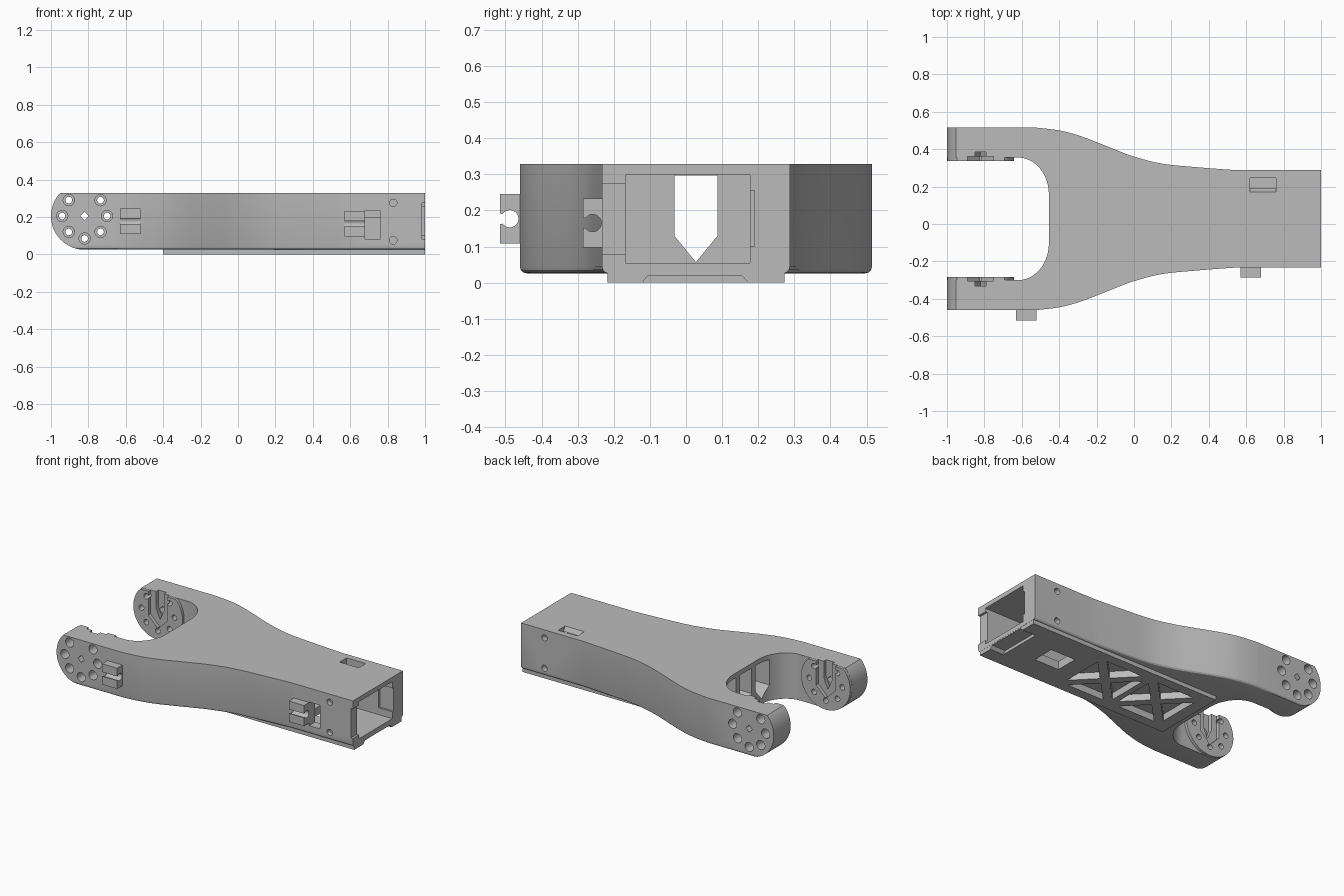
import bpy, bmesh, math
from mathutils import Vector

if "Cube" in bpy.data.objects:
    bpy.data.objects.remove(bpy.data.objects["Cube"], do_unlink=True)

CY = 0.0275            # centre line of the arm
TOP, BASE = 0.328, 0.026
PX, PZ = -0.82, 0.205  # pivot of the fork

gray = bpy.data.materials.new("plain gray")
gray.use_nodes = True
gray.diffuse_color = (0.5, 0.5, 0.5, 1)
gray.node_tree.nodes["Principled BSDF"].inputs["Base Color"].default_value = (0.5, 0.5, 0.5, 1)


def prism(name, pts, lo, hi, axis, bevel_bottom=0):
    """Extrude a 2D outline along an axis."""
    place = {"x": lambda u, v, w: (w, u, v),
             "y": lambda u, v, w: (u, w, v),
             "z": lambda u, v, w: (u, v, w)}[axis]
    bm = bmesh.new()
    a = [bm.verts.new(place(u, v, lo)) for u, v in pts]
    b = [bm.verts.new(place(u, v, hi)) for u, v in pts]
    bm.faces.new(a)
    bm.faces.new(b)
    for i in range(len(pts)):
        j = (i + 1) % len(pts)
        bm.faces.new((a[i], a[j], b[j], b[i]))
    bmesh.ops.recalc_face_normals(bm, faces=bm.faces)
    if bevel_bottom:
        edges = [e for e in bm.edges if all(v.co.z < lo + 1e-4 and abs(v.co.y - CY) > 0.2 for v in e.verts)
                 and abs(e.verts[0].co.x - e.verts[1].co.x) > 1e-3]
        bmesh.ops.bevel(bm, geom=edges, offset=bevel_bottom, segments=3,
                        profile=0.5, affect="EDGES", clamp_overlap=True)
    mesh = bpy.data.meshes.new(name)
    bm.to_mesh(mesh)
    bm.free()
    mesh.materials.append(gray)
    ob = bpy.data.objects.new(name, mesh)
    bpy.context.scene.collection.objects.link(ob)
    return ob


def rect(u0, u1, v0, v1):
    return [(u0, v0), (u1, v0), (u1, v1), (u0, v1)]


def arc(cu, cv, ru, rv, start, end, n):
    angles = [math.radians(start + (end - start) * i / n) for i in range(n + 1)]
    return [(cu + ru * math.cos(t), cv + rv * math.sin(t)) for t in angles]


def circle(cu, cv, r, n=24):
    return arc(cu, cv, r, r, 0, 360, n)[:-1]


def combine(target, tool, op="DIFFERENCE"):
    mod = target.modifiers.new("shape", "BOOLEAN")
    mod.operation, mod.solver, mod.object = op, "EXACT", tool
    bpy.context.view_layer.objects.active = target
    bpy.ops.object.modifier_apply(modifier=mod.name)
    bpy.data.objects.remove(tool, do_unlink=True)


def cut(pts, lo, hi, axis):
    combine(body, prism("cutter", pts, lo, hi, axis))


def smooth_path(keys, steps=4):
    """Catmull-Rom through the keys."""
    p = [Vector(k) for k in [keys[0]] + keys + [keys[-1]]]
    out = []
    for i in range(1, len(p) - 2):
        for s in range(steps):
            t = s / steps
            out.append(0.5 * (2 * p[i] + (p[i + 1] - p[i - 1]) * t
                              + (2 * p[i - 1] - 5 * p[i] + 4 * p[i + 1] - p[i + 2]) * t * t
                              + (3 * p[i] - p[i - 1] - 3 * p[i + 1] + p[i + 2]) * t ** 3))
    return [tuple(v) for v in out] + [keys[-1]]


# flared body
flank = [(1, 0.26)] + smooth_path([(0.55, 0.26), (0.35, 0.275), (0.15, 0.295), (0, 0.333), (-0.1, 0.37),
                                   (-0.2, 0.41), (-0.3, 0.447), (-0.4, 0.473), (-0.52, 0.4875)]) + [(-1, 0.4875)]
outline = [(x, CY + h) for x, h in flank] + [(x, CY - h) for x, h in reversed(flank)]
body = prism("arm_body", outline, BASE, TOP, "z", bevel_bottom=0.018)

# fork gap and rounded fork tips
gap = ([(-1.1, -0.328)] + arc(-0.62, -0.13, 0.165, 0.198, -90, 0, 12)
       + arc(-0.62, 0.13, 0.165, 0.198, 0, 90, 12) + [(-1.1, 0.328)])
cut([(x, CY + y) for x, y in gap], -0.1, 0.5, "z")
tip = arc(PX, PZ, 0.18, 0.18, 270, 130, 28)
cut(tip + [(-1.1, tip[-1][1]), (-1.1, -0.1), (PX, -0.1)], -0.8, 0.8, "y")

# raised pivot pads inside the fork
for s in (-1, 1):
    pad = [(u, min(v, TOP - 0.001)) for u, v in circle(PX, PZ, 0.179, 48)]
    combine(body, prism("pad", pad, *sorted((CY + s * 0.31, CY + s * 0.345)), "y"), "UNION")

# underside plate
combine(body, prism("plate", rect(-0.4, 0.999, CY - 0.245, CY + 0.245), 0, 0.04, "z"), "UNION")

# hollow core, end slots and pointed windows in the fork wall
cut(rect(CY - 0.195, CY + 0.15, 0.055, 0.298), -0.36, 1.1, "x")
cut(rect(0.1, 0.19, 0.1, 0.255), 0.9, 1.1, "x")
cut(rect(-0.3, -0.16, 0.08, 0.275), 0.985, 1.1, "x")
for dy, depth in ((0, -0.3), (-0.16, -0.37), (0.16, -0.37)):
    c = CY + dy
    cut([(c, 0.057), (c + 0.06, 0.13), (c + 0.06, 0.297), (c - 0.06, 0.297), (c - 0.06, 0.13)], -0.55, depth, "x")

# pivot bolt holes with counterbores, and a diamond centre hole
for angle in range(0, 360, 45):
    if angle == 90:
        continue
    t = math.radians(angle)
    u, v = PX + 0.12 * math.cos(t), PZ + 0.12 * math.sin(t)
    cut(circle(u, v, 0.018, 16), -0.8, 0.8, "y")
    for s in (-1, 1):
        cut(circle(u, v, 0.03), *sorted((CY + s * 0.38, CY + s * 0.6)), "y")
cut(circle(PX, PZ, 0.023, 4), -0.8, 0.8, "y")

# stepped horn slots open at the top
for s in (-1, 1):
    for half, point, depth in ((0.07, 0.1, 0.333), (0.03, 0.15, 0.358)):
        slot = [(PX - half, 0.4), (PX - half, point + 0.07), (PX, point), (PX + half, point + 0.07), (PX + half, 0.4)]
        cut(slot, *sorted((CY + s * 0.25, CY + s * depth)), "y")

# side screw holes, cable opening and top slot
for z in (0.075, 0.275):
    cut(circle(0.83, z, 0.02), -0.5, -0.2, "y")
    cut(circle(0.83, z, 0.02), 0.25, 0.5, "y")
cut(rect(0.68, 0.76, 0.08, 0.235), -0.4, -0.1, "y")
cut([(0.2, 0.28), (0.245, 0.28), (0.245, 0.4), (0.13, 0.4)], 0.62, 0.76, "x")
cut(rect(0.12, 0.245, 0.2, 0.299), 0.62, 0.76, "x")

# triangular truss openings and a rectangular socket below
for x0, x1 in ((-0.34, 0.05), (0.05, 0.44)):
    corners = [Vector((x, CY + y)) for x, y in rect(x0, x1, -0.2, 0.2)]
    mid = sum(corners, Vector((0, 0))) / 4
    for i in range(4):
        tri = [corners[i], corners[(i + 1) % 4], mid]
        c = sum(tri, Vector((0, 0))) / 3
        cut([tuple(c + (p - c) * 0.7) for p in tri], -0.1, 0.045, "z")
cut(rect(0.54, 0.72, CY - 0.075, CY + 0.075), -0.1, 0.07, "z")
# groove under the open end
cut([(-0.13, -0.01), (0.18, -0.01), (0.155, 0.02), (-0.105, 0.02)], 0.9, 1.1, "x")

# cable clips with keyhole grooves
parts = [body]
for name, x, wall, z in (("fork_cable_clip", -0.63, -0.46, 0.177), ("end_cable_clip", 0.57, -0.2305, 0.165)):
    profile = ([(-0.015, -0.068), (0.055, -0.068), (0.055, -0.014)]
               + arc(0.028, 0, 0.024, 0.024, -35, -325, 18)
               + [(0.055, 0.014), (0.055, 0.068), (-0.015, 0.068)])
    parts.append(prism(name, [(wall - u, z + v) for u, v in profile], x, x + 0.11, "x"))

bpy.ops.object.select_all(action="DESELECT")
for ob in parts:
    ob.select_set(True)
bpy.context.view_layer.objects.active = body
bpy.ops.object.shade_smooth_by_angle(angle=math.radians(28))
